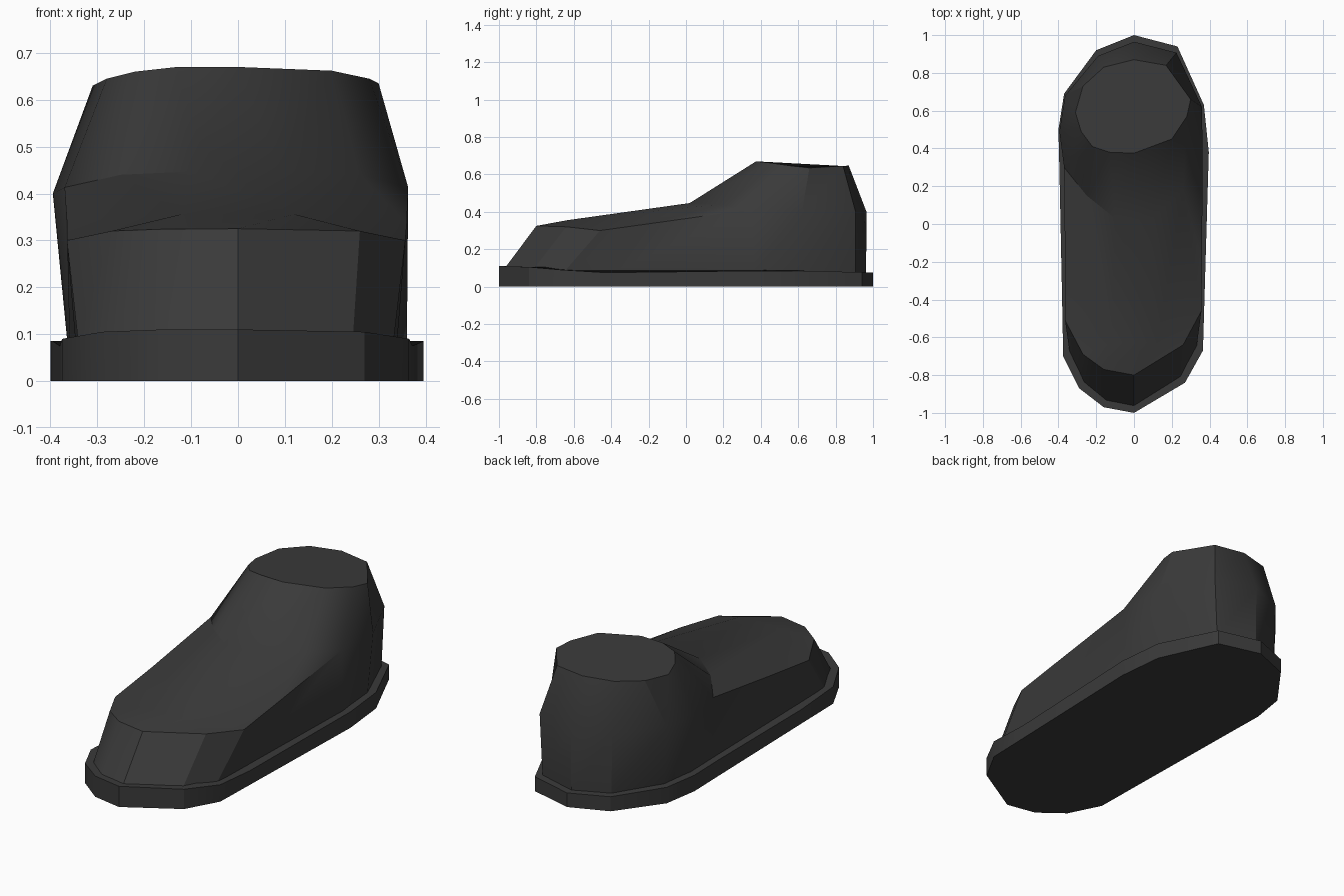
import bpy
import bmesh
from math import radians

cube = bpy.data.objects.get("Cube")
if cube:
    bpy.data.objects.remove(cube, do_unlink=True)


def make_material(name, color):
    material = bpy.data.materials.new(name)
    material.use_nodes = True
    material.diffuse_color = color
    material.node_tree.nodes["Principled BSDF"].inputs["Base Color"].default_value = color
    return material


def add_ring(bm, points):
    return [bm.verts.new(point) for point in points]


def bridge(bm, lower, upper):
    """Join two closed rings of equal length with side faces."""
    for i in range(len(lower)):
        bm.faces.new((lower[i - 1], lower[i], upper[i], upper[i - 1]))


def finish(bm, name, material):
    bmesh.ops.recalc_face_normals(bm, faces=bm.faces[:])
    mesh = bpy.data.meshes.new(name)
    bm.to_mesh(mesh)
    bm.free()
    mesh.materials.append(material)
    part = bpy.data.objects.new(name, mesh)
    bpy.context.collection.objects.link(part)
    bpy.ops.object.select_all(action="DESELECT")
    part.select_set(True)
    bpy.context.view_layer.objects.active = part
    bpy.ops.object.shade_smooth_by_angle(angle=radians(30))
    return part


charcoal = make_material("charcoal", (0.042, 0.042, 0.042, 1))

# Sole outline, counter-clockwise from the toe, with the height of its top edge
sole_top = [
    (0, -1, .11), (.27, -.84, .105), (.365, -.67, .09), (.372, -.43, .075),
    (.396, .38, .085), (.37, .63, .085), (.23, .94, .077), (0, 1, .075),
    (-.2, .92, .077), (-.37, .69, .085), (-.4, .5, .085), (-.395, .3, .085),
    (-.38, -.43, .075), (-.375, -.7, .09), (-.29, -.87, .105), (-.16, -.97, .11),
]

# Edge where the side walls of the upper meet the vamp and the ankle
rim_points = [
    (0, -.8, .325), (.26, -.64, .32), (.357, -.46, .3), (.36, -.2, .336),
    (.363, .35, .413), (.36, .62, .4), (.225, .907, .4), (0, .965, .4),
    (-.19, .89, .4), (-.365, .68, .4), (-.395, .49, .4), (-.37, .3, .413),
    (-.365, -.2, .34), (-.365, -.51, .3), (-.27, -.69, .32), (-.16, -.77, .324),
]

# Instep, from the right side of the outline across to the other side
instep_points = [(.26, .18, .44), (.09, .02, .447), (-.1, .03, .447), (-.25, .15, .44)]

# Flat opening at the top of the ankle
ankle_points = [
    (.2, .45, .662), (.28, .57, .645), (.3, .66, .635), (.17, .84, .645),
    (0, .87, .647), (-.16, .83, .645), (-.27, .73, .64), (-.31, .59, .63),
    (-.28, .49, .645), (-.22, .41, .66), (-.13, .38, .67), (0, .375, .67),
]

# Sole: the outline extruded down to the ground
bm = bmesh.new()
bottom = add_ring(bm, [(x, y, 0) for x, y, z in sole_top])
top = add_ring(bm, sole_top)
bridge(bm, bottom, top)
bm.faces.new(bottom)
bm.faces.new(top)
finish(bm, "sole", charcoal)

# Upper: side walls rising from just inside the sole edge
bm = bmesh.new()
foot = add_ring(bm, [(x * .91, y * .963, z - .003) for x, y, z in sole_top])
rim = add_ring(bm, rim_points)
bridge(bm, foot, rim)
bm.faces.new(foot)

# Ankle: loft from heel rim and instep up to the opening
right, mid_right, mid_left, left = add_ring(bm, instep_points)
ankle = add_ring(bm, ankle_points)
bridge(bm, [right, *rim[4:12], left, mid_left, mid_right], ankle)
bm.faces.new(ankle)

# Vamp: gently domed surface between the toe rim and the instep
crown_right, crown_left = add_ring(bm, [(.12, -.63, .356), (-.12, -.63, .356)])
vamp_faces = [
    (rim[0], rim[1], crown_right),
    (rim[1], rim[2], crown_right),
    (rim[2], rim[3], right, crown_right),
    (rim[3], rim[4], right),
    (crown_right, right, mid_right),
    (crown_right, mid_right, mid_left, crown_left),
    (crown_left, mid_left, left),
    (crown_left, left, rim[12], rim[13]),
    (left, rim[11], rim[12]),
    (rim[13], rim[14], crown_left),
    (rim[14], rim[15], crown_left),
    (rim[15], rim[0], crown_right, crown_left),
]
for corners in vamp_faces:
    bm.faces.new(corners)
finish(bm, "shoe_upper", charcoal)
